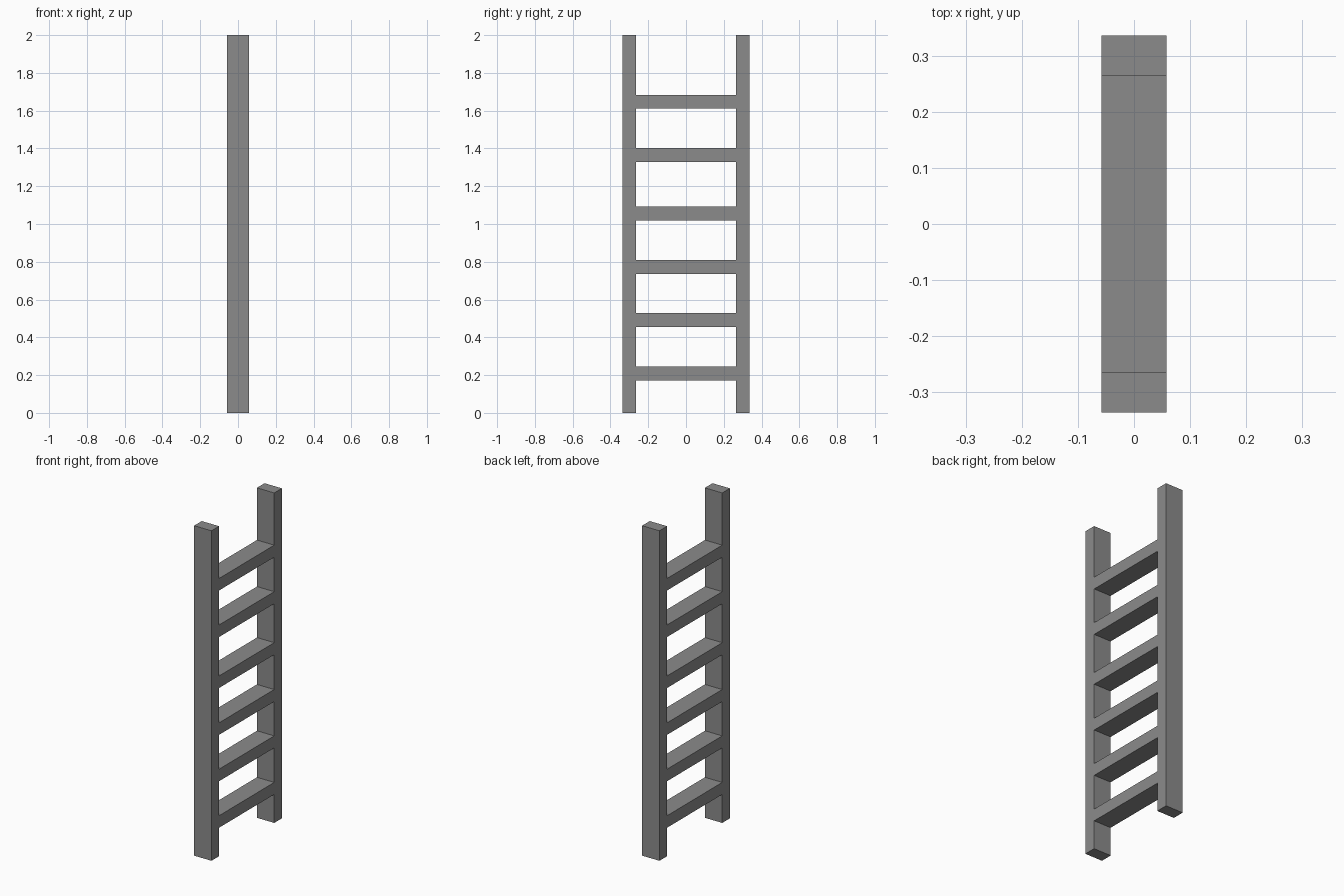
import bpy

cube = bpy.data.objects.get("Cube")
if cube:
    bpy.data.objects.remove(cube, do_unlink=True)

# Single grey material
grey = bpy.data.materials.new("ladder_grey")
grey.use_nodes = True
colour = (0.26, 0.26, 0.26, 1)
grey.diffuse_color = colour
grey.node_tree.nodes["Principled BSDF"].inputs["Base Color"].default_value = colour

DEPTH, BAR, HEIGHT = 0.116, 0.073, 2.0
OUTER = 0.337
INNER = OUTER - BAR


def box(name, size, centre):
    bpy.ops.mesh.primitive_cube_add(size=1, location=centre)
    obj = bpy.context.object
    obj.name = name
    obj.scale = size
    bpy.ops.object.transform_apply(location=False, rotation=False, scale=True)
    obj.data.materials.append(grey)
    return obj


# Upright rails
for name, side in (("front_rail", -1), ("back_rail", 1)):
    box(name, (DEPTH, BAR, HEIGHT), (0, side * (OUTER + INNER) / 2, HEIGHT / 2))

# Rungs between the rails
for i, z in enumerate((0.209, 0.491, 0.772, 1.056, 1.365, 1.647), 1):
    box(f"rung_{i}", (DEPTH, 2 * INNER, BAR), (0, 0, z))
